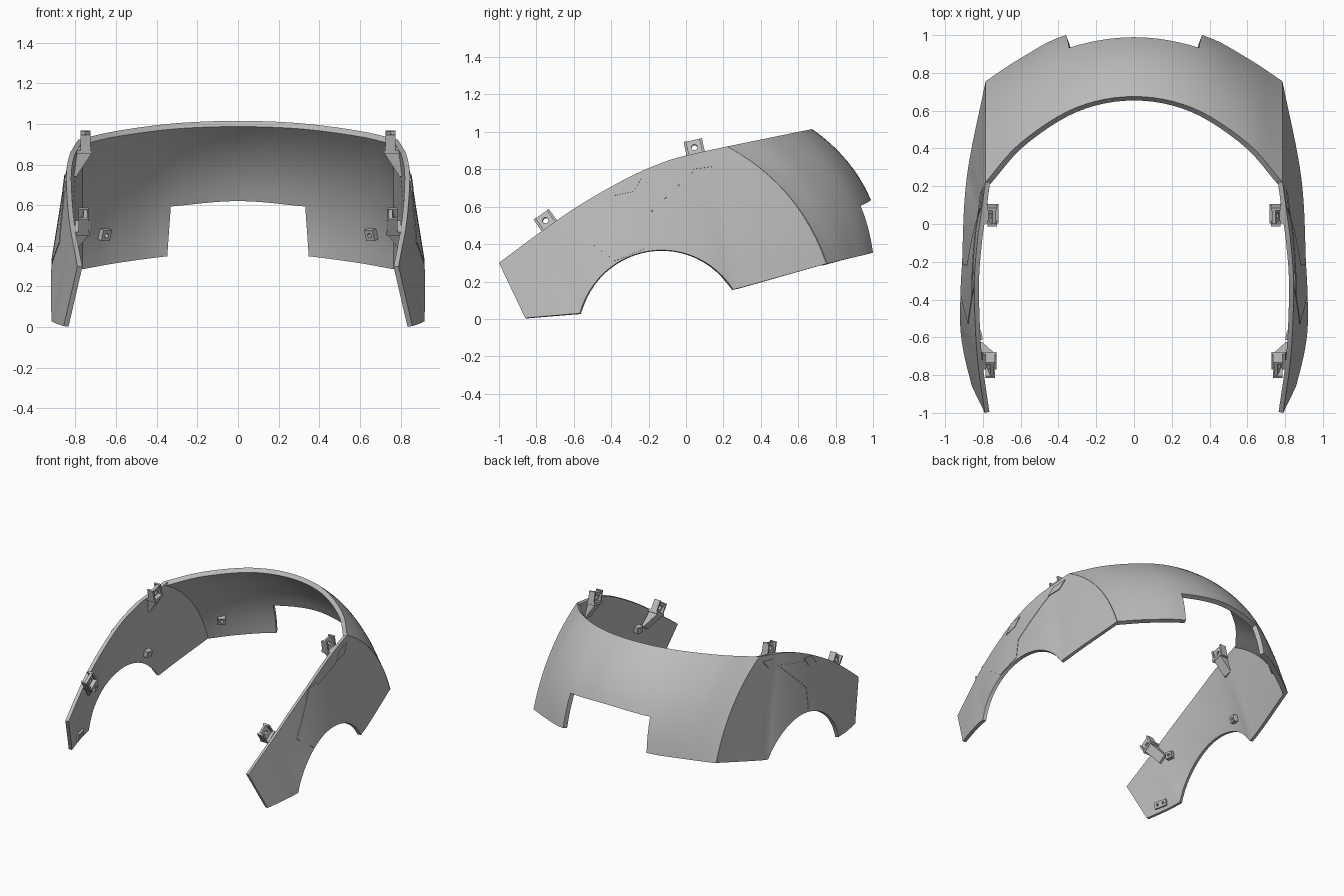
import bpy, bmesh, math
from mathutils import Vector, Matrix
from mathutils.bvhtree import BVHTree

if "Cube" in bpy.data.objects:
    bpy.data.objects.remove(bpy.data.objects["Cube"])

grey = bpy.data.materials.new("panel grey")
grey.use_nodes = True
grey.diffuse_color = (0.5, 0.5, 0.5, 1)
grey.node_tree.nodes["Principled BSDF"].inputs["Base Color"].default_value = (0.5, 0.5, 0.5, 1)


def path(points, steps):
    """Smooth curve through the points, with a fixed number of steps per span."""
    p = [Vector(q) for q in points]
    p = [2 * p[0] - p[1]] + p + [2 * p[-1] - p[-2]]
    out = []
    for a, b, c, d in zip(p, p[1:], p[2:], p[3:]):
        for k in range(steps):
            t = k / steps
            out.append(b + 0.5 * t * (c - a + t * (2 * a - 5 * b + 4 * c - d + t * (3 * (b - c) + d - a))))
    return out + [p[-2]]


def at(points, t):
    f = min(max(t, 0), 1) * (len(points) - 1)
    i = min(int(f), len(points) - 2)
    return points[i].lerp(points[i + 1], f - i)


def loft(bottom, top, bows, rows, skip=lambda i, j: False):
    """Ruled sheet between two curves, bowed outward in the y-z plane."""
    verts, faces = [], []
    for a, b, bow in zip(bottom, top, bows):
        c = b - a
        n = Vector((0, c.z, -c.y)).normalized()
        for j in range(rows + 1):
            s = j / rows
            verts.append(a.lerp(b, s) + n * bow * 4 * s * (1 - s))
    w = rows + 1
    for i in range(len(bottom) - 1):
        for j in range(rows):
            if not skip(i, j):
                faces.append((i * w + j, (i + 1) * w + j, (i + 1) * w + j + 1, i * w + j + 1))
    return verts, faces


def finish(name, mesh, thickness=0, offset=-1, mirror=True):
    mesh.materials.append(grey)
    ob = bpy.data.objects.new(name, mesh)
    bpy.context.collection.objects.link(ob)
    if thickness:
        m = ob.modifiers.new("thickness", 'SOLIDIFY')
        m.thickness, m.offset, m.use_even_offset = thickness, offset, True
    if mirror:
        ob.modifiers.new("mirror", 'MIRROR').use_mirror_merge = False
    bpy.ops.object.select_all(action='DESELECT')
    ob.select_set(True)
    bpy.context.view_layer.objects.active = ob
    bpy.ops.object.convert(target='MESH')
    bpy.ops.object.shade_smooth_by_angle(angle=math.radians(30))
    return ob


def sheet(name, verts, faces, **kw):
    mesh = bpy.data.meshes.new(name)
    mesh.from_pydata(verts, [], faces)
    used = bmesh.new()
    used.from_mesh(mesh)
    bmesh.ops.delete(used, geom=[v for v in used.verts if not v.link_faces], context='VERTS')
    used.to_mesh(mesh)
    used.free()
    return finish(name, mesh, **kw)


# Side panels: lower edge with the wheel arch, upper edge, curved rear seam
width = path([(-1.0, .81, 0), (-.86, .858, 0), (-.57, .918, 0), (-.2, .91, 0),
              (.25, .885, 0), (.75, .787, 0)], 12)


def lower(y, z):
    for a, b in zip(width, width[1:]):
        if y <= b.x:
            break
    t = min(max((y - a.x) / (b.x - a.x), 0), 1)
    return Vector((a.y + (b.y - a.y) * t, y, z))


upper = path([(.79, -1, .30), (.825, -.75, .485), (.84, -.55, .62), (.845, -.3, .76),
              (.83, -.1, .845), (.81, .05, .885), (.787, .22, .922)], 6)
bottom, top, bows = [], [], []
for k in range(6):                                   # front foot
    t = k / 6
    bottom.append(lower(-.86 + .29 * t, .005 + .025 * t))
    top.append(at(upper, t / 6))
    bows.append(0)
for k in range(25):                                  # wheel arch
    t = k / 24
    a = math.radians(165.5 + (32.3 - 165.5) * t)
    bottom.append(lower(-.13 + .452 * math.cos(a), -.084 + .452 * math.sin(a)))
    top.append(at(upper, (1 + 4 * t) / 6))
    bows.append(.02 * t)
for k in range(1, 11):                               # rear foot
    t = k / 10
    bottom.append(lower(.25 + .5 * t, .155 + .14 * t))
    top.append(at(upper, (5 + t) / 6))
    bows.append(.02 + .06 * t)
side_verts, side_faces = loft(bottom, top, bows, 12)
side_tree = BVHTree.FromPolygons(side_verts, side_faces)
sheet("side_panels", side_verts, side_faces, thickness=.025)

# Rear wrap panel with a notch in the lower edge
half_low = [(.787, .755, .295), (.6, .878, .325), (.36, 1.0, .355), (0, 1.055, .39)]
half_top = [(.787, .22, .922), (.6, .43, .965), (.31, .615, 1.003), (0, .675, 1.015)]


def both(half):
    return path(half + [(-x, y, z) for x, y, z in half[-2::-1]], 6)


rear_verts, rear_faces = loft(both(half_low), both(half_top), [.08] * 37, 12,
                              lambda i, j: 12 <= i < 24 and j < 4)
rear_tree = BVHTree.FromPolygons(rear_verts, rear_faces)
sheet("rear_panel", rear_verts, rear_faces, thickness=.035, mirror=False)


def side_hit(y, z):
    """Point and outward normal on the outside of the left panel."""
    hit, normal, _, _ = side_tree.ray_cast(Vector((2, y, z)), Vector((-1, 0, 0)))
    if hit is None:
        hit, normal, _, _ = side_tree.find_nearest(Vector((.87, y, z)))
    return hit, normal


# Thin raised plates that follow the side panels
def plate(name, corners, thickness):
    a, b, c, d = [Vector((0, *q)) for q in corners]
    n = 8
    verts = []
    for i in range(n + 1):
        for j in range(n + 1):
            q = a.lerp(b, i / n).lerp(d.lerp(c, i / n), j / n)
            verts.append(side_hit(q.y, q.z)[0])
    faces = [(i * (n + 1) + j, (i + 1) * (n + 1) + j, (i + 1) * (n + 1) + j + 1, i * (n + 1) + j + 1)
             for i in range(n) for j in range(n)]
    sheet(name, verts, faces, thickness=thickness, offset=1)


plate("upper_band", [(-.53, .42), (-.22, .54), (.05, .80), (-.35, .70)], .003)
plate("lower_band", [(-.38, .31), (-.21, .38), (-.22, .54), (-.53, .42)], .003)
plate("front_marker", [(-.38, .66), (-.28, .68), (-.24, .75), (-.34, .735)], .006)
plate("rear_marker", [(.04, .80), (.15, .815), (.195, .875), (.085, .86)], .006)


# Small fittings
def box(bm, size, matrix):
    bmesh.ops.create_cube(bm, size=1, matrix=matrix @ Matrix.Diagonal((*size, 1)))


def drilled_plate(bm, w, h, t, r, matrix):
    """Rectangular plate with a round hole along its local z axis."""
    n, rings = 16, []
    for inner, z in ((0, -t / 2), (0, t / 2), (1, t / 2), (1, -t / 2)):
        ring = []
        for k in range(n):
            c, s = math.cos(math.tau * k / n), math.sin(math.tau * k / n)
            m = max(abs(c), abs(s))
            p = (r * c, r * s, z) if inner else (w / 2 * c / m, h / 2 * s / m, z)
            ring.append(bm.verts.new(matrix @ Vector(p)))
        rings.append(ring)
    for a, b in zip(rings, rings[1:] + rings[:1]):
        for k in range(n):
            bm.faces.new((a[k], a[(k + 1) % n], b[(k + 1) % n], b[k]))


def fitting(name, bm):
    bmesh.ops.recalc_face_normals(bm, faces=bm.faces)
    mesh = bpy.data.meshes.new(name)
    bm.to_mesh(mesh)
    bm.free()
    finish(name, mesh)


# Mounting brackets: drilled back plate, two cheeks, floor and tapered strut
def bracket(name, x, y, z, tilt):
    m = Matrix.Translation((x, y, z)) @ Matrix.Rotation(math.radians(tilt), 4, 'X')
    bm = bmesh.new()
    drilled_plate(bm, .08, .08, .02, .016, m @ Matrix.Rotation(math.radians(75), 4, 'Y'))
    for s in (-1, 1):
        box(bm, (.05, .014, .085), m @ Matrix.Translation((0, s * .043, 0)))
    box(bm, (.075, .1, .02), m @ Matrix.Translation((.005, 0, -.045)))
    profile = [(-.032, -.05), (.042, -.05), (.062, -.17), (.045, -.17)]
    ends = [[bm.verts.new(m @ Vector((px, s * .035, pz))) for px, pz in profile] for s in (-1, 1)]
    bm.faces.new(ends[0])
    bm.faces.new(ends[1])
    for k in range(4):
        q = (k + 1) % 4
        bm.faces.new((ends[0][k], ends[0][q], ends[1][q], ends[1][k]))
    fitting(name, bm)


bracket("front_brackets", .76, -.75, .525, 35)
bracket("upper_brackets", .75, .045, .915, 12)


# Drilled pads on the inner faces
def pads(name, hit, normal, depth, size, t, shifts=(0,)):
    base = Matrix.Translation(hit - normal * depth) @ normal.to_track_quat('Z', 'Y').to_matrix().to_4x4()
    bm = bmesh.new()
    for s in shifts:
        drilled_plate(bm, size, size, t, size * .2, base @ Matrix.Translation((s, 0, 0)))
    fitting(name, bm)


pads("arch_front_clips", *side_hit(-.6, .40), .04, .05, .04)
pads("arch_rear_clips", *side_hit(.1, .40), .04, .05, .04)
pads("foot_strips", *side_hit(-.73, .07), .028, .05, .02, (-.025, .025))
hit, normal, _, _ = rear_tree.ray_cast(Vector((.685, 0, .47)), Vector((0, 1, 0)))
pads("rear_pads", hit, normal, .045, .055, .035)
